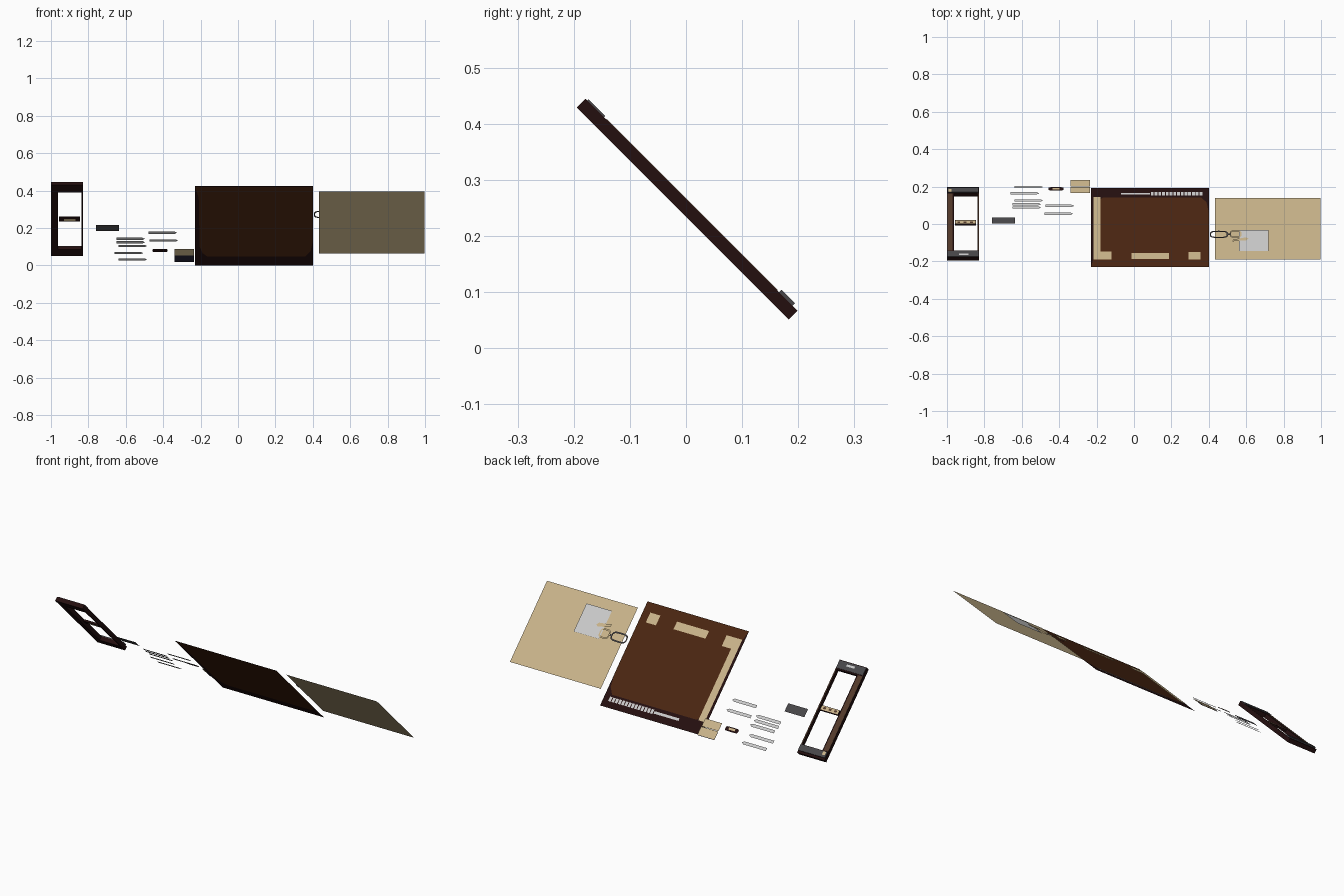
import bpy, bmesh, math

if "Cube" in bpy.data.objects:
    bpy.data.objects.remove(bpy.data.objects["Cube"])

C = math.sqrt(0.5)


def mat(name, r, g, b):
    def lin(v):
        v /= 255
        return v / 12.92 if v <= 0.04045 else ((v + 0.055) / 1.055) ** 2.4
    m = bpy.data.materials.new(name)
    m.diffuse_color = (lin(r), lin(g), lin(b), 1)
    m.use_nodes = True
    m.node_tree.nodes["Principled BSDF"].inputs["Base Color"].default_value = m.diffuse_color
    return m


TAN = mat("tan", 200, 179, 138)
BROWN = mat("leather_brown", 74, 37, 17)
DARK = mat("dark_maroon", 36, 15, 15)
RAIL = mat("rail_brown", 82, 57, 42)
GREY = mat("pale_grey", 202, 202, 202)
CHAR = mat("charcoal", 72, 70, 73)
NAVY = mat("dark_navy", 36, 32, 50)


# Everything lies on planes tilted 45 degrees: z = s - y, thickness t along (0, 1, 1)
def plate(name, pts, s, m, t=0.0, hole=None):
    bm = bmesh.new()

    def vert(p, w):
        return bm.verts.new((p[0], p[1] + w * C, s - p[1] + w * C))

    if hole is None:
        f = bm.faces.new([vert(p, 0) for p in pts])
        f.normal_update()
        if f.normal.z < 0:
            f.normal_flip()
        if t:
            ext = bmesh.ops.extrude_face_region(bm, geom=[f], use_keep_orig=True)
            for v in ext["geom"]:
                if isinstance(v, bmesh.types.BMVert):
                    v.co.y += t * C
                    v.co.z += t * C
            bmesh.ops.recalc_face_normals(bm, faces=bm.faces)
    else:
        # ring between outer and inner outlines
        n = len(pts)
        L = [[vert(p, w) for p in loop] for w in (0, t) for loop in (pts, hole)]
        for i in range(n):
            j = (i + 1) % n
            pairs = [(2, 3)] if not t else [(0, 1), (1, 3), (3, 2), (2, 0)]
            for a, b in pairs:
                bm.faces.new((L[a][i], L[a][j], L[b][j], L[b][i]))
        bmesh.ops.delete(bm, geom=[v for v in bm.verts if not v.link_faces], context='VERTS')
        bmesh.ops.recalc_face_normals(bm, faces=bm.faces)
    me = bpy.data.meshes.new(name)
    bm.to_mesh(me)
    bm.free()
    me.materials.append(m)
    ob = bpy.data.objects.new(name, me)
    bpy.context.collection.objects.link(ob)
    return ob


def rect(x0, x1, y0, y1):
    return [(x0, y0), (x1, y0), (x1, y1), (x0, y1)]


def oval(x0, x1, y0, y1, n=20, p=0.6):
    cx, cy, a, b = (x0 + x1) / 2, (y0 + y1) / 2, (x1 - x0) / 2, (y1 - y0) / 2

    def sp(v):
        return math.copysign(abs(v) ** p, v)
    return [(cx + a * sp(math.cos(i * math.tau / n)), cy + b * sp(math.sin(i * math.tau / n)))
            for i in range(n)]


# Large board: dark backing with a brown pad showing on both sides
plate("board_backing", rect(-0.23, 0.40, -0.23, 0.192), 0.192, DARK)
pad = [(-0.23, -0.23), (0.40, -0.23), (0.40, 0.06), (0.388, 0.115), (0.36, 0.142),
       (-0.165, 0.142), (-0.19, 0.125), (-0.205, 0.09), (-0.21, -0.17)]
plate("board_pad_upper", pad, 0.1935, BROWN)
plate("board_pad_lower", pad, 0.1905, BROWN)

# Tan trims on the board
for name, r in (("side_trim", (-0.217, -0.178, -0.19, 0.145)),
                ("corner_patch", (-0.178, -0.12, -0.19, -0.146)),
                ("front_trim", (-0.013, 0.186, -0.186, -0.155)),
                ("right_patch", (0.292, 0.355, -0.19, -0.15))):
    plate(name, rect(*r), 0.198, TAN)

# Pale strip and tick marks along the dark edge
plate("edge_strip", rect(-0.07, 0.085, 0.157, 0.167), 0.196, GREY)
for i in range(14):
    x = 0.09 + i * 0.02
    plate(f"edge_tick_{i}", rect(x, x + 0.015, 0.152, 0.17), 0.196, GREY)

# Tan sheet with the grey card
plate("tan_sheet", rect(0.432, 0.997, -0.19, 0.14), 0.205, TAN)
plate("grey_card", rect(0.562, 0.72, -0.145, -0.031), 0.214, GREY)

# Spectacles lying over the sheet edge
plate("left_rim", oval(0.405, 0.503, -0.075, -0.036), 0.217, CHAR,
      hole=oval(0.412, 0.496, -0.069, -0.042))
plate("right_rim", oval(0.512, 0.575, -0.073, -0.034), 0.218, TAN,
      hole=oval(0.519, 0.568, -0.067, -0.040))
plate("bridge", rect(0.498, 0.516, -0.058, -0.05), 0.218, CHAR)
plate("temple_arm", [(0.525, -0.093), (0.60, -0.087), (0.612, -0.078), (0.60, -0.071),
                     (0.53, -0.083)], 0.218, TAN)

# Pens with a pointed tip
pens = [(-0.639, 0.198), (-0.660, 0.164), (-0.639, 0.126), (-0.650, 0.106),
        (-0.650, 0.088), (-0.473, 0.097), (-0.478, 0.055)]
for i, (x, y) in enumerate(pens):
    plate(f"pen_{i}", [(x, y - 0.006), (x + 0.14, y - 0.006), (x + 0.153, y),
                       (x + 0.14, y + 0.006), (x, y + 0.006)], 0.23, GREY)

# Small sharpener-like block
plate("small_block", oval(-0.457, -0.377, 0.179, 0.197, 16, 0.4), 0.268, DARK)
plate("small_block_inlay", rect(-0.437, -0.397, 0.184, 0.192), 0.270, TAN)

# Charcoal card
plate("charcoal_card", rect(-0.76, -0.637, 0.002, 0.035), 0.219, CHAR)

# Two tan tags, the outer one backed in navy
plate("inner_tag", rect(-0.34, -0.235, 0.165, 0.197), 0.252, TAN)
plate("outer_tag", rect(-0.34, -0.235, 0.201, 0.234), 0.256, TAN)
plate("outer_tag_back", rect(-0.34, -0.235, 0.201, 0.234), 0.253, NAVY)

# Thick rectangular frame
plate("frame_body", rect(-1.0, -0.83, -0.195, 0.183), 0.234, DARK, 0.0226,
      rect(-0.963, -0.838, -0.157, 0.148))

# Frame facings: y shifted to the upper surface
S = 0.266
plate("left_rail_facing", rect(-0.999, -0.970, -0.142, 0.163), S, RAIL, 0.001)
plate("right_rail_facing", rect(-0.837, -0.831, -0.142, 0.163), S, RAIL, 0.001)
plate("near_end_cap", rect(-0.998, -0.832, -0.176, -0.146), S, CHAR, 0.003)
plate("far_end_cap", [(-0.998, 0.166), (-0.832, 0.166), (-0.832, 0.190), (-0.998, 0.190)],
      S, CHAR, 0.006)
plate("near_end_label", rect(-0.935, -0.885, -0.166, -0.158), 0.2715, GREY)
plate("far_end_inlay", rect(-0.992, -0.975, 0.172, 0.186), 0.2755, TAN)

# Crossbar in the middle of the opening
plate("crossbar", rect(-0.958, -0.845, -0.007, 0.013), 0.248, DARK, 0.01)
plate("crossbar_inlay_upper", rect(-0.955, -0.848, 0.002, 0.018), 0.2635, TAN)
plate("crossbar_inlay_lower", rect(-0.93, -0.87, -0.003, 0.008), 0.2465, TAN)
for i in range(3):
    x = -0.945 + i * 0.034
    plate(f"crossbar_stud_{i}", rect(x, x + 0.016, 0.006, 0.014), 0.2645, RAIL)
